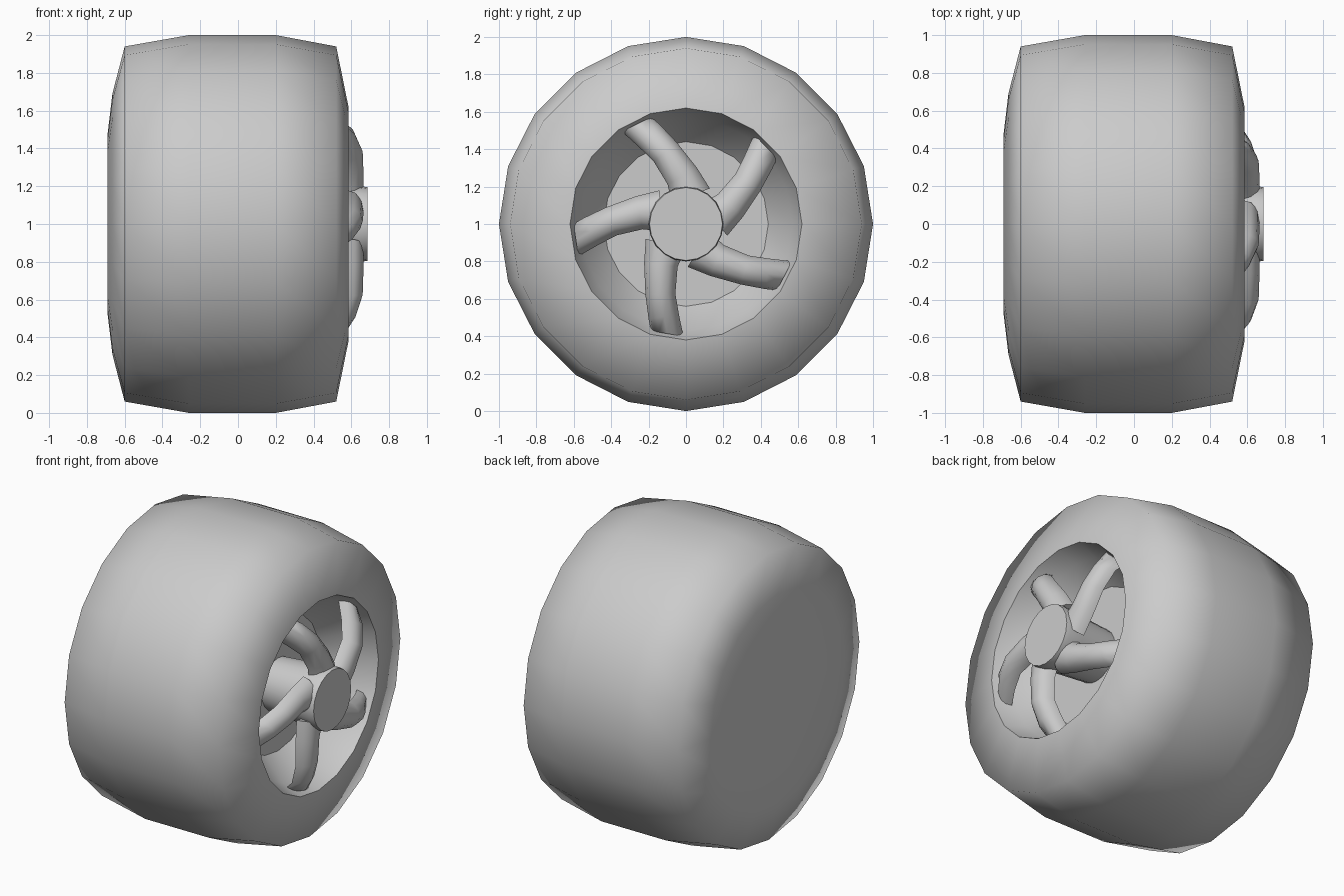
import bpy, bmesh
from math import sin, cos, pi, radians

if "Cube" in bpy.data.objects:
    bpy.data.objects.remove(bpy.data.objects["Cube"], do_unlink=True)

grey = bpy.data.materials.new("plain grey")
grey.use_nodes = True
colour = (0.6, 0.6, 0.6, 1)
grey.diffuse_color = colour
grey.node_tree.nodes["Principled BSDF"].inputs["Base Color"].default_value = colour

SIDES = 20
AXLE_Z = 1.0


def polar(x, r, a):
    """Point at radius r and angle a around the axle, which runs along x."""
    return (x, r * cos(a), AXLE_Z + r * sin(a))


def finish(name, bm, angle):
    bmesh.ops.recalc_face_normals(bm, faces=bm.faces)
    mesh = bpy.data.meshes.new(name)
    bm.to_mesh(mesh)
    bm.free()
    obj = bpy.data.objects.new(name, mesh)
    bpy.context.collection.objects.link(obj)
    mesh.materials.append(grey)
    bpy.ops.object.select_all(action='DESELECT')
    obj.select_set(True)
    bpy.context.view_layer.objects.active = obj
    bpy.ops.object.shade_smooth_by_angle(angle=radians(angle))
    return obj


def loft(bm, rings, caps):
    """Skin closed rings of points, capping the ends listed in caps."""
    rows = [[bm.verts.new(p) for p in ring] for ring in rings]
    for a, b in zip(rows, rows[1:]):
        for i in range(len(a)):
            j = (i + 1) % len(a)
            bm.faces.new((a[i], a[j], b[j], b[i]))
    for c in caps:
        bm.faces.new(rows[c])


def turned(name, profile, caps, angle):
    bm = bmesh.new()
    rings = [[polar(x, r, 2 * pi * i / SIDES) for i in range(SIDES)]
             for x, r in profile]
    loft(bm, rings, caps)
    return finish(name, bm, angle)


# Tyre with closed back, and the dished rim with its floor
turned("tyre", [(-0.69, 0.48), (-0.665, 0.69), (-0.6, 0.94), (-0.26, 1.0),
                (0.2, 1.0), (0.52, 0.94), (0.585, 0.62)], [0], 80)
turned("rim_barrel", [(0.585, 0.62), (0.45, 0.57), (0.29, 0.44)], [], 80)
turned("rim_floor", [(0.29, 0.44)], [0], 30)

# Hub
turned("hub", [(0.29, 0.17), (0.55, 0.19), (0.65, 0.2), (0.685, 0.195)], [-1], 40)

# Curved spokes: radius, angle in degrees, half width, crest height
PATH = [(0.15, 152, 0.11, 0.665), (0.257, 166.5, 0.09, 0.665),
        (0.40, 178, 0.08, 0.66), (0.51, 184.5, 0.082, 0.62),
        (0.595, 188.3, 0.088, 0.56)]
ARCH = 6
for n in range(5):
    centres = [(r * cos(radians(a + 72 * n)), r * sin(radians(a + 72 * n)))
               for r, a, w, h in PATH]
    rings = []
    for k, (r, a, w, h) in enumerate(PATH):
        y, z = centres[k]
        y0, z0 = centres[max(k - 1, 0)]
        y1, z1 = centres[min(k + 1, len(PATH) - 1)]
        ty, tz = y1 - y0, z1 - z0
        if k == len(PATH) - 1:
            ty, tz = y, z
        size = (ty * ty + tz * tz) ** 0.5
        ring = []
        for i in range(ARCH + 1):
            t = pi * i / ARCH
            s = w * cos(t)
            ring.append((h - 0.09 * (1 - sin(t)), y - s * tz / size,
                         AXLE_Z + z + s * ty / size))
        rings.append(ring)
    bm = bmesh.new()
    loft(bm, rings, [0, -1])
    finish(f"spoke_{n + 1}", bm, 50)
